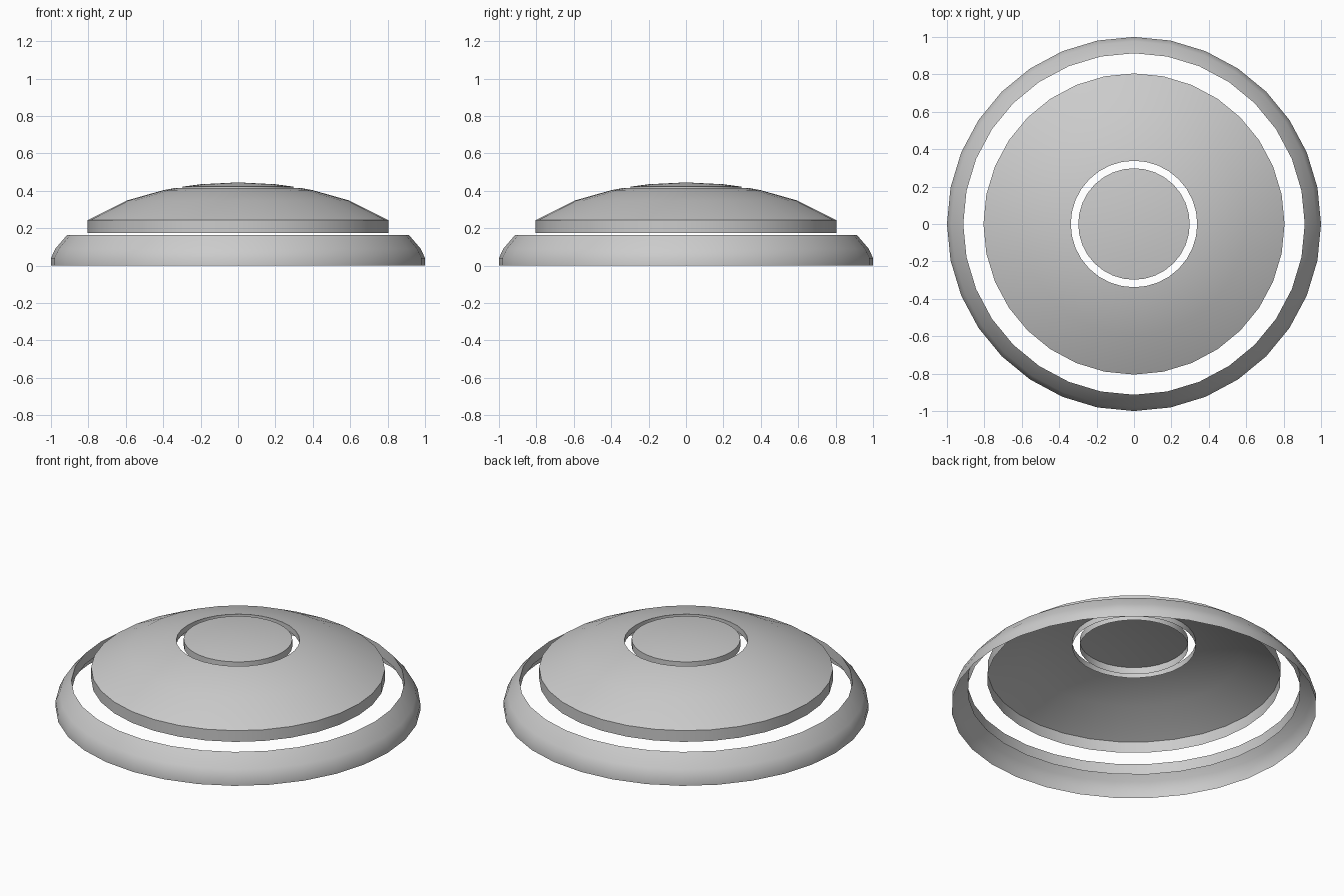
import bpy, math

if "Cube" in bpy.data.objects:
    bpy.data.objects.remove(bpy.data.objects["Cube"])

SEGMENTS = 32


def lathe(name, profile):
    """Spin an open (radius, z) profile about z; radius 0 makes a single pole."""
    verts, faces, rings = [], [], []
    for r, z in profile:
        start, count = len(verts), (1 if r == 0 else SEGMENTS)
        for i in range(count):
            a = 2 * math.pi * i / SEGMENTS
            verts.append((r * math.cos(a), r * math.sin(a), z))
        rings.append((start, count))
    for (a, _), (b, nb) in zip(rings, rings[1:]):
        for i in range(SEGMENTS):
            j = (i + 1) % SEGMENTS
            if nb == 1:
                faces.append((a + i, a + j, b))
            else:
                faces.append((a + i, a + j, b + j, b + i))
    mesh = bpy.data.meshes.new(name)
    mesh.from_pydata(verts, [], faces)
    obj = bpy.data.objects.new(name, mesh)
    bpy.context.collection.objects.link(obj)
    bpy.ops.object.select_all(action='DESELECT')
    obj.select_set(True)
    bpy.context.view_layer.objects.active = obj
    bpy.ops.object.shade_smooth_by_angle(angle=math.radians(35))
    return obj


# Rounded outer rim, open underneath, with a lip turned down inside
lathe("outer_rim", [(1.0, 0), (1.0, 0.04), (0.977, 0.09),
                    (0.913, 0.165), (0.913, 0.10)])

# Hollow dome panel with an outer skirt and a skirt around the centre hole
lathe("dome_panel", [(0.805, 0.175), (0.805, 0.243), (0.595, 0.348),
                     (0.40, 0.403), (0.338, 0.415), (0.338, 0.38)])

# Slightly domed centre cap with its own skirt
lathe("centre_cap", [(0.298, 0.38), (0.298, 0.422), (0.20, 0.435), (0, 0.445)])
